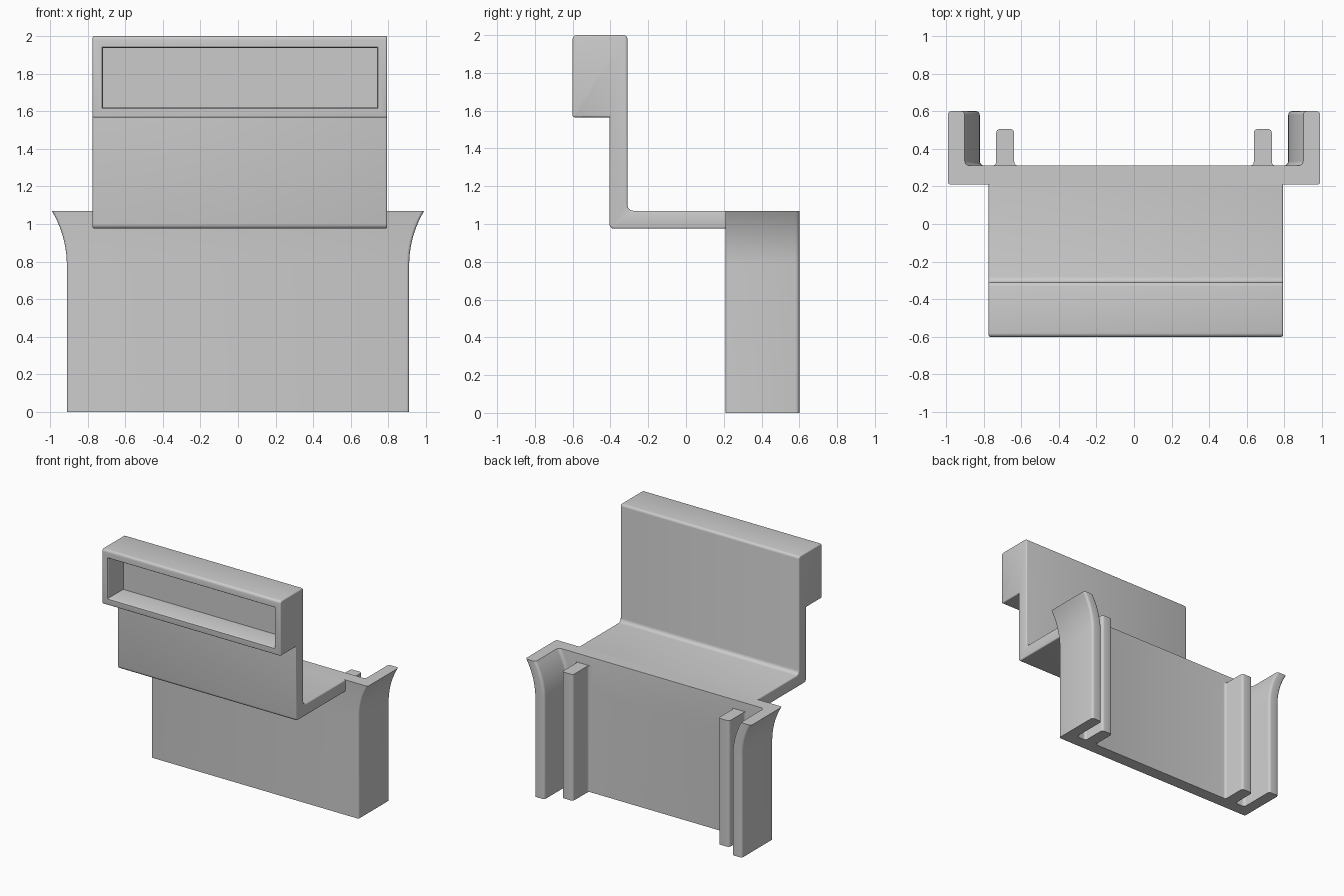
import bpy, bmesh, math
from mathutils import Vector

cube = bpy.data.objects.get("Cube")
if cube:
    bpy.data.objects.remove(cube)

grey = bpy.data.materials.new("plain grey")
grey.use_nodes = True
colour = (0.6, 0.6, 0.6, 1)
grey.diffuse_color = colour
grey.node_tree.nodes["Principled BSDF"].inputs["Base Color"].default_value = colour


def rounded(corners, steps=4):
    """Outline from (a, b, radius) corners, each replaced by an arc."""
    out = []
    for i, (a, b, r) in enumerate(corners):
        p = Vector((a, b))
        if r == 0:
            out.append(p)
            continue
        u = (Vector(corners[i - 1][:2]) - p).normalized()
        v = (Vector(corners[(i + 1) % len(corners)][:2]) - p).normalized()
        for k in range(steps + 1):
            t = k / steps * math.pi / 2
            out.append(p + u * r * (1 - math.sin(t)) + v * r * (1 - math.cos(t)))
    return out


def loft(outline, levels, place):
    """Stack the outline at every level and cap both ends."""
    bm = bmesh.new()
    rings = [[bm.verts.new(place(p, h)) for p in outline] for h in levels]
    n = len(outline)
    for low, high in zip(rings, rings[1:]):
        for i in range(n):
            j = (i + 1) % n
            bm.faces.new((low[i], low[j], high[j], high[i]))
    caps = [bm.faces.new(rings[0]), bm.faces.new(rings[-1])]
    bmesh.ops.recalc_face_normals(bm, faces=bm.faces)
    return bm, caps


def finish(bm, name):
    mesh = bpy.data.meshes.new(name)
    bm.to_mesh(mesh)
    bm.free()
    mesh.materials.append(grey)
    obj = bpy.data.objects.new(name, mesh)
    bpy.context.collection.objects.link(obj)
    bpy.ops.object.select_all(action="DESELECT")
    obj.select_set(True)
    bpy.context.view_layer.objects.active = obj
    bpy.ops.object.shade_smooth_by_angle(angle=math.radians(35))
    return obj


# Clip: U-shaped plate and side flanges, flaring outward near the top
TOP, FLARE_START, FLARE = 1.07, 0.78, 0.08
radius = ((TOP - FLARE_START) ** 2 + FLARE ** 2) / (2 * FLARE)


def flared(p, z):
    rise = max(0, z - FLARE_START)
    shift = radius - math.sqrt(radius ** 2 - rise ** 2)
    return (p.x + math.copysign(shift, p.x), p.y, z)


half = [(0.91, 0.21, 0.015), (0.91, 0.6, 0.02), (0.82, 0.6, 0.02), (0.82, 0.31, 0.025)]
corners = half + [(-x, y, r) for x, y, r in reversed(half)]
levels = [0] + [FLARE_START + (TOP - FLARE_START) * k / 10 for k in range(11)]
finish(loft(rounded(corners), levels, flared)[0], "clip_plate")

# Guide ribs behind the plate, with filleted roots
side = [(0.08, 0.3, 0), (0.08, 0.31, 0), (0.048, 0.31, 0.02), (0.048, 0.505, 0.02)]
rib = rounded(side + [(-x, y, r) for x, y, r in reversed(side)])
for name, x in (("left_rib", 0.685), ("right_rib", -0.685)):
    bm, _ = loft(rib, [0, 1.0], lambda p, z: (p.x + x, p.y, z))
    finish(bm, name)

# Stepped holder: ledge, upright and head in one profile
profile = rounded([
    (0.21, 0.975, 0), (0.21, TOP, 0), (-0.31, TOP, 0.03), (-0.31, 2, 0.02),
    (-0.6, 2, 0.02), (-0.6, 1.565, 0.01), (-0.405, 1.565, 0), (-0.405, 0.975, 0.025)])
bm, caps = loft(profile, [-0.773, 0.793], lambda p, x: (x, p.x, p.y))
edges = {e for f in caps for e in f.edges
         if sum(v.co.y for v in e.verts) / 2 < 0.2}
bmesh.ops.bevel(bm, geom=list(edges), offset=0.012, segments=3, profile=0.5,
                affect="EDGES", clamp_overlap=True)

# Recessed window in the front of the head
bm.normal_update()
front = max((f for f in bm.faces if f.normal.y < -0.99
             and f.calc_center_median().y < -0.59), key=lambda f: f.calc_area())
bmesh.ops.inset_region(bm, faces=[front], thickness=0.055)
for step, depth in ((0.004, 0.003), (0.004, 0.007)):
    bmesh.ops.inset_region(bm, faces=[front], thickness=step)
    bmesh.ops.translate(bm, verts=front.verts, vec=(0, depth, 0))
back = bmesh.ops.extrude_discrete_faces(bm, faces=[front])["faces"][0]
bmesh.ops.translate(bm, verts=back.verts, vec=(0, 0.18, 0))
finish(bm, "stepped_holder")
